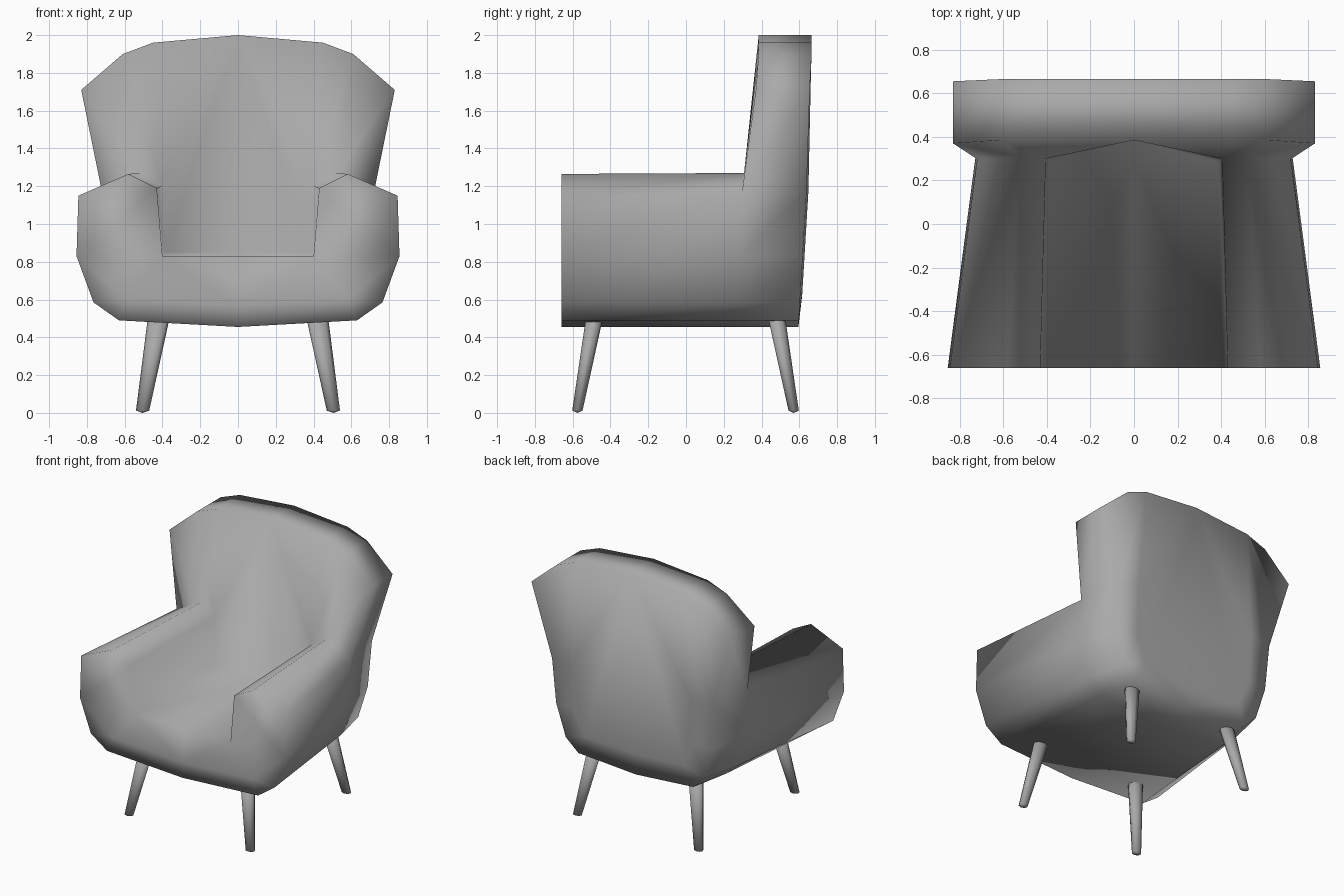
import bpy
import bmesh
from mathutils import Vector

cube = bpy.data.objects.get("Cube")
if cube:
    bpy.data.objects.remove(cube, do_unlink=True)

# One plain grey for the whole chair
grey = bpy.data.materials.new("plain_grey")
grey.use_nodes = True
colour = (0.4, 0.4, 0.4, 1)
grey.diffuse_color = colour
grey.node_tree.nodes["Principled BSDF"].inputs["Base Color"].default_value = colour


def make_object(name, bm):
    mesh = bpy.data.meshes.new(name)
    bm.to_mesh(mesh)
    bm.free()
    for face in mesh.polygons:
        face.use_smooth = True
    mesh.materials.append(grey)
    obj = bpy.data.objects.new(name, mesh)
    bpy.context.collection.objects.link(obj)
    return obj


def add_mirror(obj):
    mod = obj.modifiers.new("mirror", "MIRROR")
    mod.use_clip = True


# Half shell: front profile, section where the backrest starts, rear panel
bm = bmesh.new()


def verts(points, y_at):
    return [bm.verts.new((x, y_at(z), z)) for x, z in points]


def face(*vs):
    bm.faces.new(vs)


front = verts([(0, .455), (.63, .49), (.765, .585), (.855, .83), (.845, 1.15),
               (.58, 1.265), (.43, 1.19), (.40, .83), (0, .83)], lambda z: -.66)
lip = verts([(0, .57), (.58, .6)], lambda z: -.66)
mid = verts([(0, .455), (.54, .49), (.65, .585), (.73, .83), (.72, 1.17),
             (.52, 1.27), (.405, 1.2), (.39, .85), (0, .85)],
            lambda z: .29 + max(0, z - 1.1) * .1)
outline = [(.83, 1.71), (.61, 1.9), (.45, 1.96), (0, 2)]
crest = verts(outline, lambda z: .37 if z < 1.8 else .385)
rear = verts([(0, .455), (.48, .49), (.58, .585), (.65, .83), (.67, 1.17)],
             lambda z: .595 + (z - .455) * .06)
rear_crest = verts(outline, lambda z: .655 if z < 1.8 else .665)

# Seat, arms and underside
for i in range(8):
    face(front[i], front[i + 1], mid[i + 1], mid[i])
for i in range(4):
    face(mid[i], mid[i + 1], rear[i + 1], rear[i])

# Front panel
face(front[0], front[1], lip[1], lip[0])
face(front[1], front[2], lip[1])
face(lip[1], front[2], front[3], front[7])
face(lip[0], lip[1], front[7], front[8])
face(front[3], front[4], front[6], front[7])
face(front[4], front[5], front[6])

# Backrest face, rim and rear panel
face(mid[8], mid[7], mid[6], crest[2], crest[3])
face(mid[6], mid[5], crest[1], crest[2])
face(mid[5], mid[4], crest[0], crest[1])
face(mid[4], rear[4], rear_crest[0], crest[0])
for i in range(3):
    face(crest[i], rear_crest[i], rear_crest[i + 1], crest[i + 1])
inner = verts([(0, .62), (.42, .64), (.5, .83), (.5, 1.17)],
              lambda z: .605 + (z - .455) * .06)
face(rear[0], rear[1], inner[1], inner[0])
face(rear[1], rear[2], inner[1])
face(rear[2], rear[3], inner[2], inner[1])
face(rear[3], rear[4], inner[3], inner[2])
face(inner[0], inner[1], inner[2], inner[3], rear_crest[2], rear_crest[3])
face(inner[3], rear[4], rear_crest[0], rear_crest[1], rear_crest[2])
bmesh.ops.recalc_face_normals(bm, faces=bm.faces)
add_mirror(make_object("upholstered_shell", bm))


# Splayed tapered legs with a slightly pointed foot
def leg(name, foot, top):
    lb = bmesh.new()
    bmesh.ops.create_cone(lb, cap_ends=True, segments=8, radius1=1, radius2=1, depth=1)
    bmesh.ops.poke(lb, faces=[f for f in lb.faces if f.normal.z < -.9])
    for v in lb.verts:
        t = v.co.z + .5
        tip = t < .01 and v.co.xy.length < .1
        centre = Vector(foot).lerp(Vector(top), t)
        radius = .035 + .024 * t
        v.co = centre + Vector((v.co.x * radius, v.co.y * radius * .78, 0 if tip else .012 * (1 - t)))
    add_mirror(make_object(name, lb))


leg("front_legs", (.505, -.575, 0), (.415, -.48, .53))
leg("rear_legs", (.505, .57, 0), (.415, .475, .53))
